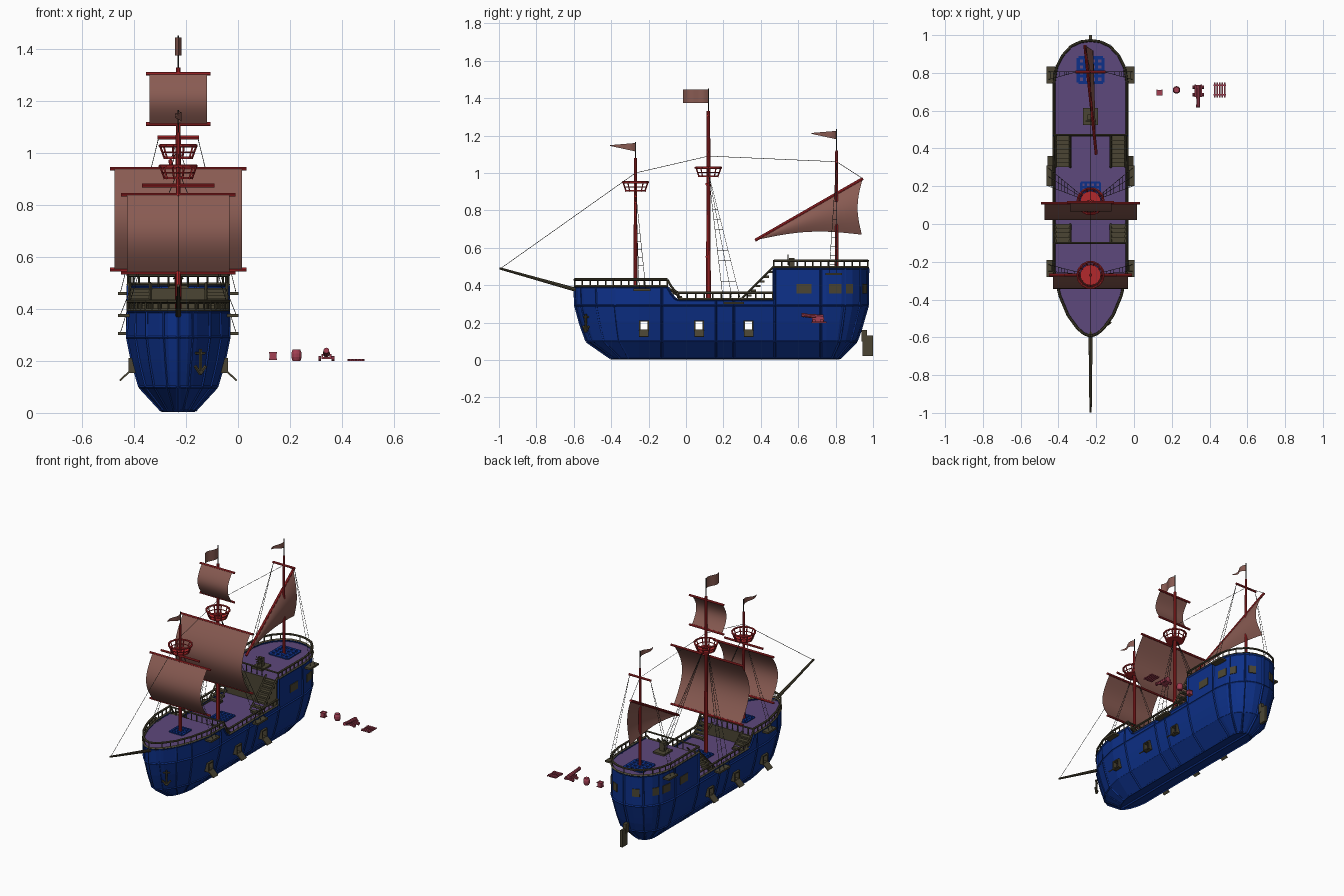
import bpy, bmesh, math
from mathutils import Vector, Matrix

if "Cube" in bpy.data.objects:
    bpy.data.objects.remove(bpy.data.objects["Cube"], do_unlink=True)

CX = -0.23  # ship centre line


def material(name, rgb):
    m = bpy.data.materials.new(name)
    m.use_nodes = True
    m.diffuse_color = (*rgb, 1)
    m.node_tree.nodes["Principled BSDF"].inputs["Base Color"].default_value = (*rgb, 1)
    return m


BLUE = material("hull blue", (0.004, 0.03, 0.25))
PURPLE = material("deck purple", (0.11, 0.065, 0.2))
RED = material("mast red", (0.45, 0.022, 0.025))
SAIL = material("sail brown", (0.25, 0.105, 0.085))
OLIVE = material("dark olive wood", (0.07, 0.06, 0.033))
ROPE = material("rope grey", (0.03, 0.03, 0.028))
ROSE = material("cargo rose", (0.36, 0.05, 0.085))


def finish(name, bm, mat, smooth=False, fix=True):
    if fix:
        bmesh.ops.recalc_face_normals(bm, faces=bm.faces[:])
    me = bpy.data.meshes.new(name)
    bm.to_mesh(me)
    bm.free()
    me.materials.append(mat)
    for p in me.polygons:
        p.use_smooth = smooth
    ob = bpy.data.objects.new(name, me)
    bpy.context.collection.objects.link(ob)
    return ob


def rod(bm, a, b, r, sides=6, r2=None):
    a, b = Vector(a), Vector(b)
    d = b - a
    mat = Matrix.Translation((a + b) / 2) @ d.to_track_quat('Z', 'Y').to_matrix().to_4x4()
    bmesh.ops.create_cone(bm, cap_ends=True, segments=sides, radius1=r,
                          radius2=r if r2 is None else r2, depth=d.length, matrix=mat)


def chain(bm, pts, r, sides=6):
    for a, b in zip(pts, pts[1:]):
        rod(bm, a, b, r, sides)


def box(bm, c, s, rot=None):
    m = Matrix.Translation(c) @ (rot or Matrix()) @ Matrix.Diagonal((*s, 1))
    bmesh.ops.create_cube(bm, size=1, matrix=m)


def ring(bm, c, r, t, n=14):
    pts = [(c[0] + r * math.cos(k * math.tau / n), c[1] + r * math.sin(k * math.tau / n), c[2])
           for k in range(n + 1)]
    chain(bm, pts, t)


def sheet(name, fn, nu, nv, mat):
    bm = bmesh.new()
    g = [[bm.verts.new(fn(i / nu, j / nv)) for j in range(nv + 1)] for i in range(nu + 1)]
    for i in range(nu):
        for j in range(nv):
            bm.faces.new((g[i][j], g[i + 1][j], g[i + 1][j + 1], g[i][j + 1]))
    finish(name, bm, mat, True, False)


# Hull shape: outline widths along y, and levels (height, half width, bow y, stern y)
OUT = [(-.59, 0), (-.575, .2), (-.545, .37), (-.48, .62), (-.38, .84), (-.25, 1),
       (.75, 1), (.83, .93), (.89, .77), (.94, .53), (.963, .27), (.97, 0)]
LEVELS = [(.01, .065, -.40, .82), (.10, .148, -.53, .91), (.16, .166, -.552, .932),
          (.205, .178, -.567, .945), (.29, .195, -.59, .97), (None, .193, -.595, .972)]
PORTS = (-.225, .07, .335)


def width(y):
    for (a, wa), (b, wb) in zip(OUT, OUT[1:]):
        if a <= y <= b:
            return wa + (wb - wa) * (y - a) / (b - a)
    return 0


def top(y):
    if y < -.1:
        return .39
    if y < -.04:
        return .39 - .07 * math.sin((y + .1) / .06 * math.pi / 2)
    return .32 if y < .468 else .49


def hull(y, level, side, out=0, dz=0):
    z, w, yb, ys = LEVELS[level]
    z = top(y) if z is None else z
    x = side * (w + out) * width(y)
    if y < -.25:
        y = -.25 + (y + .25) * (yb + .25) / -.34
    elif y > .75:
        y = .75 + (y - .75) * (ys - .75) / .22
    return Vector((CX + x, y, z + dz))


YS = sorted([y for y, w in OUT] + [p + d for p in PORTS for d in (-.02, .02)]
            + [-.1, -.08, -.06, -.04, .467, .469])

# Hull shell with open gunports
bm = bmesh.new()
rows = {s: [[bm.verts.new(hull(y, l, s)) for l in range(6)] for y in YS] for s in (-1, 1)}
for i in range(len(YS) - 1):
    mid = (YS[i] + YS[i + 1]) / 2
    for s in (-1, 1):
        a, b = rows[s][i], rows[s][i + 1]
        for l in range(5):
            if not (l == 2 and any(abs(mid - p) < .01 for p in PORTS)):
                bm.faces.new((a[l], b[l], b[l + 1], a[l + 1]))
    bm.faces.new((rows[-1][i][0], rows[-1][i + 1][0], rows[1][i + 1][0], rows[1][i][0]))
bmesh.ops.remove_doubles(bm, verts=bm.verts[:], dist=.0002)
finish("hull", bm, BLUE)

# Ribs, wales and keel
bm = bmesh.new()
for s in (-1, 1):
    for y in (-.56, -.48, -.38, -.13, .16, .255, .475, .72, .85, .93):
        chain(bm, [hull(y, l, s) for l in range(6)], .006, 4)
    for l in (0, 1, 4, 5):
        chain(bm, [hull(y, l, s) for y in YS], .006, 4)
chain(bm, [hull(-.59, l, 1) for l in range(5, -1, -1)] + [hull(.97, l, 1) for l in range(6)], .008, 4)
finish("hull_ribs", bm, BLUE)

# Decks
for name, lo, hi, z in (("fore_deck", -.6, -.09, .38), ("main_deck", -.11, .468, .305),
                        ("aft_deck", .468, 1, .48)):
    bm = bmesh.new()
    ys = [y for y in YS if lo <= y <= hi]
    ps = [hull(y, 5, 1) for y in ys] + [hull(y, 5, -1) for y in reversed(ys) if width(y) > 0]
    if width(ys[0]) == 0:
        ps = ps[:]
    bm.faces.new([bm.verts.new((p.x, p.y, z)) for p in ps])
    finish(name, bm, PURPLE)

# Bulkheads, stairs and helm
bm = bmesh.new()
box(bm, (CX, -.1, .342), (.37, .008, .076))
box(bm, (CX, .468, .392), (.37, .008, .176))
for s in (-1, 1):
    for k in range(7):
        box(bm, (CX + s * .147, .315 + k * .023, .32 + k * .025), (.075, .026, .012))
    for k in range(4):
        box(bm, (CX + s * .147, -.012 - k * .023, .318 + k * .018), (.075, .026, .01))
    for e in (-.04, .04):
        rod(bm, (CX + s * .147 + e, .3, .33), (CX + s * .147 + e, .47, .5), .006, 4)
        rod(bm, (CX + s * .147 + e, .0, .31), (CX + s * .147 + e, -.1, .39), .006, 4)
finish("bulkheads_and_stairs", bm, OLIVE)
bm = bmesh.new()
box(bm, (CX, .57, .485), (.08, .09, .012))
box(bm, (CX, .565, .515), (.03, .03, .06))
for k in range(4):
    d = Vector((math.cos(k * math.pi / 4), 0, math.sin(k * math.pi / 4))) * .028
    rod(bm, Vector((CX, .545, .535)) - d, Vector((CX, .545, .535)) + d, .003, 4)
finish("helm", bm, OLIVE)

# Railings
bm = bmesh.new()
for s in (-1, 1):
    for lo, hi, n in ((-.59, -.1, 12), (-.04, .465, 11), (.47, .97, 12)):
        ys = sorted([y for y in YS if lo < y < hi] + [lo, hi])
        chain(bm, [hull(y, 5, s, 0, .04) for y in ys], .007)
        chain(bm, [hull(y, 5, s, 0, .004) for y in ys], .0075, 4)
        for k in range(n + 1):
            p = hull(lo + (hi - lo) * k / n, 5, s)
            rod(bm, p, p + Vector((0, 0, .04)), .004, 4)
    chain(bm, [hull(y, 5, s, 0, .04) for y in (-.1, -.08, -.06, -.04)], .006)
for y, z in ((-.1, .38), (.47, .485)):
    rod(bm, (CX - .19, y, z + .045), (CX + .19, y, z + .045), .006)
    for k in range(11):
        if y < 0 or 2 < k < 8:
            x = CX - .19 + k * .038
            rod(bm, (x, y, z), (x, y, z + .045), .004, 4)
finish("railings", bm, OLIVE)

# Gratings at the masts
bm = bmesh.new()
for y, z, w in ((-.27, .383, .09), (.17, .308, .1), (.815, .483, .13)):
    for k in range(5):
        box(bm, (CX, y - w / 2 + k * w / 4, z), (w, w / 8, .008))
        box(bm, (CX - w / 2 + k * w / 4, y, z), (w / 8, w, .006))
finish("deck_gratings", bm, BLUE)

# Gunport frames and hanging lids, windows, channels for the shrouds
bm = bmesh.new()
for s in (-1, 1):
    for p in PORTS:
        for e in (-.023, .023):
            box(bm, (CX + s * .177, p + e, .182), (.03, .008, .058))
        for z in (.157, .208):
            box(bm, (CX + s * .177, p, z), (.03, .054, .007))
        tilt = Matrix.Rotation(s * .75, 4, 'Y')
        box(bm, (CX + s * .206, p, .142), (.052, .05, .007), tilt)
    for y0, y1 in ((.59, .67), (.765, .83), (.855, .885), (.945, .96)):
        a, b = (hull(y, 5, s) for y in (y0, y1))
        d = b - a
        c = (a + b) / 2
        box(bm, (c.x, c.y, .38), (max(d.length, .045), .009, .05),
            Matrix.Rotation(math.atan2(d.y, d.x), 4, 'Z'))
    for y, z, l in ((-.235, .375, .09), (.255, .305, .11), (.79, .46, .09)):
        box(bm, (CX + s * .21, y, z), (.045, l, .012))
finish("ports_windows_channels", bm, OLIVE)

# Bowsprit, rudder, anchor
bm = bmesh.new()
rod(bm, (CX, -.57, .37), (CX, -.997, .49), .011, 8, .006)
finish("bowsprit", bm, OLIVE)
bm = bmesh.new()
box(bm, (CX, .972, .075), (.016, .055, .11))
box(bm, (CX, .952, .13), (.022, .03, .06))
finish("rudder", bm, OLIVE)
bm = bmesh.new()
A = Vector((CX + .085, -.535, .2))
rod(bm, A + Vector((0, 0, -.05)), A + Vector((0, 0, .045)), .007)
rod(bm, A + Vector((-.018, -.012, .03)), A + Vector((.018, .012, .03)), .005)
chain(bm, [A + Vector((q * .02, q * .014, -.02 - .03 * (1 - abs(q)))) for q in (-1, -.5, 0, .5, 1)], .007)
finish("anchor", bm, OLIVE)

# Masts, yards and lookout baskets
bm = bmesh.new()
for y, z0, z1, r in ((-.27, .37, 1.08, .011), (.12, .3, 1.33, .013), (.805, .47, 1.12, .01)):
    rod(bm, (CX, y, z0), (CX, y, z1), r, 10, r * .7)
for y, z, w in ((-.27, .84, .22), (-.27, .54, .22), (-.27, .875, .14), (.11, .94, .262),
                (.11, .552, .262), (.115, 1.305, .125), (.115, 1.112, .125), (.805, 1.06, .08)):
    rod(bm, (CX - w, y, z), (CX + w, y, z), .007, 8)
TACK, PEAK = Vector((CX + .03, .37, .64)), Vector((CX - .03, .945, .97))
rod(bm, TACK, PEAK, .008, 8)
finish("masts_and_yards", bm, RED, True)
bpy.context.view_layer.objects.active = bpy.data.objects["masts_and_yards"]
bpy.context.object.select_set(True)
bpy.ops.object.shade_smooth_by_angle()
bm = bmesh.new()
for y, z in ((-.27, .9), (.12, .978)):
    rod(bm, (CX, y, z), (CX, y, z + .008), .055, 16)
    ring(bm, (CX, y, z + .025), .061, .003)
    ring(bm, (CX, y, z + .05), .07, .006)
    for k in range(10):
        d = Vector((math.cos(k * math.tau / 10), math.sin(k * math.tau / 10), 0))
        c = Vector((CX, y, z))
        rod(bm, c + d * .052, c + d * .07 + Vector((0, 0, .05)), .004, 4)
finish("lookout_baskets", bm, RED)

# Sails
for name, y, z0, z1, w, bulge in (("fore_sail", -.275, .54, .84, .198, .068),
                                  ("main_sail", .105, .552, .94, .245, .085),
                                  ("top_sail", .11, 1.112, 1.305, .11, .045)):
    sheet(name, lambda u, v: (CX + w * (2 * u - 1), y - bulge * math.sin(math.pi * v),
                              z0 + (z1 - z0) * v), 2, 14, SAIL)
CLEW = Vector((CX - .02, .94, .67))


def lateen(u, v):
    p = TACK.lerp(PEAK, u).lerp(TACK.lerp(CLEW, u), v)
    return p + Vector((.04 * math.sin(math.pi * v) * u, -.025 * u * math.sin(math.pi * v),
                       .03 * v * math.sin(math.pi * u)))


sheet("lateen_sail", lateen, 12, 10, SAIL)

# Flags on poles
poles = bmesh.new()
for name, y, zp, z0, z1, tip in (("fore_pennant", -.27, 1.165, 1.115, 1.16, .1),
                                 ("main_flag", .12, 1.452, 1.375, 1.445, 1),
                                 ("aft_pennant", .805, 1.235, 1.18, 1.225, .1)):
    rod(poles, (CX, y, z0 - .1), (CX, y, zp), .003)
    sheet(name, lambda u, v: (CX + .012 * math.sin(u * 6.3), y - .135 * u,
                              (z0 + z1) / 2 + .01 * (1 - tip) * u
                              + (v - .5) * (z1 - z0) * (1 + (tip - 1) * u)), 12, 2, SAIL)
finish("flag_poles", poles, ROPE)

# Rigging
bm = bmesh.new()
chain(bm, [(CX, -.99, .49), (CX, -.27, 1.0), (CX, .12, 1.09), (CX, .805, 1.06), PEAK], .0014, 4)
for s in (-1, 1):
    for y, z, feet, fz, w in ((-.27, .91, (-.25, -.215), .38, .01), (.12, 1.0, (.2, .25, .295), .31, .01),
                              (.805, 1.06, (.765, .805), .465, .075)):
        hi = Vector((CX + s * w, y, z))
        lines = [(Vector((CX + s * .222, f, fz)), hi) for f in feet]
        for a, b in lines:
            rod(bm, a, b, .0013, 4)
        for k in range(1, 10):
            rod(bm, lines[0][0].lerp(hi, k * .08), lines[-1][0].lerp(hi, k * .08), .001, 4)
finish("rigging", bm, ROPE)

# Loose cargo beside the ship: crate, barrel, cannon, grating
bm = bmesh.new()
box(bm, (.135, .695, .219), (.026, .026, .028))
for z in (.206, .232):
    for e in (-.013, .013):
        box(bm, (.135, .695 + e, z), (.032, .005, .005))
        box(bm, (.135 + e, .695, z), (.005, .032, .005))
finish("crate", bm, ROSE)
bm = bmesh.new()
for z, r, q in ((.2, .015, .02), (.2145, .02, .02), (.229, .02, .015)):
    rod(bm, (.225, .71, z), (.225, .71, z + .0145), r, 12, q)
finish("barrel", bm, ROSE)
bm = bmesh.new()
rod(bm, (.34, .735, .228), (.34, .62, .24), .014, 10, .009)
rod(bm, (.34, .632, .239), (.34, .618, .24), .011, 10)
for s in (-1, 1):
    box(bm, (.34 + s * .016, .705, .217), (.007, .065, .02))
    for y in (.685, .725):
        rod(bm, (.34 + s * .02, y, .209), (.34 + s * .031, y, .209), .01, 10)
box(bm, (.34, .705, .211), (.032, .06, .008))
finish("cannon", bm, ROSE)
bm = bmesh.new()
for k in range(5):
    box(bm, (.427 + k * .0135, .71, .202), (.008, .08, .006))
for y in (.685, .735):
    box(bm, (.454, y, .203), (.066, .008, .008))
finish("cargo_grating", bm, ROSE)
